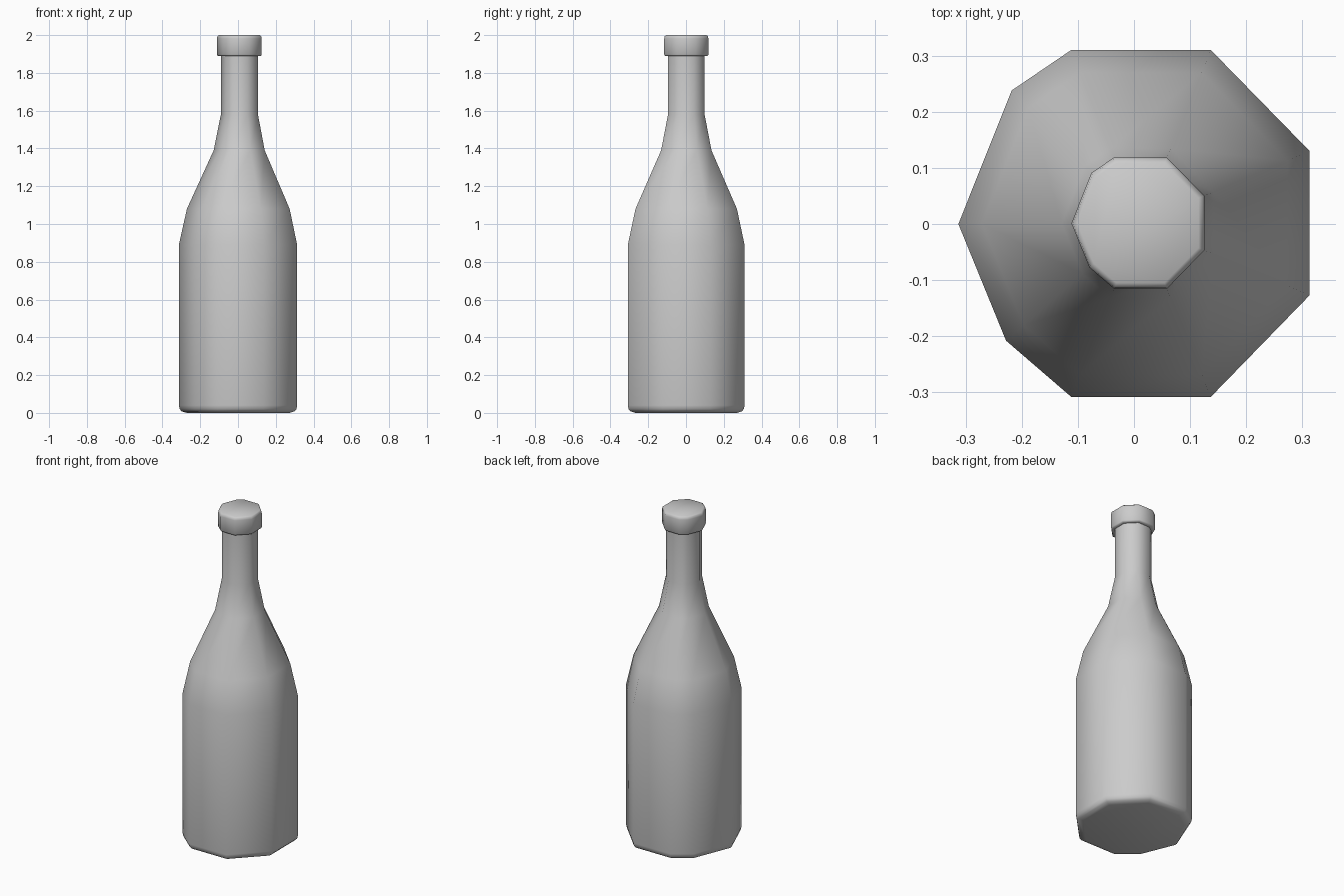
import bpy, bmesh, math

if "Cube" in bpy.data.objects:
    bpy.data.objects.remove(bpy.data.objects["Cube"])

# Uneven nine-sided cross-section of the body at full width
SECTION = [(-0.313, 0.0), (-0.228, -0.208), (-0.112, -0.308), (0.137, -0.308),
           (0.313, -0.127), (0.313, 0.13), (0.137, 0.31), (-0.112, 0.31),
           (-0.218, 0.238)]
AXIS = (0.011, 0.002)
FULL = 0.313

# (half width, height) from base to lip
PROFILE = [(0.272, 0.0), (0.298, 0.008), (0.309, 0.02), (0.313, 0.04),
           (0.313, 0.89), (0.272, 1.08), (0.135, 1.39), (0.098, 1.58),
           (0.098, 1.89), (0.114, 1.89), (0.1185, 1.897), (0.1185, 1.982),
           (0.116, 1.994), (0.108, 2.0)]


def loft(name, section, profile):
    """Stack scaled copies of the section and skin them into a closed solid."""
    bm = bmesh.new()
    rings = []
    for width, z in profile:
        s = width / FULL
        rings.append([bm.verts.new((AXIS[0] + (x - AXIS[0]) * s,
                                    AXIS[1] + (y - AXIS[1]) * s, z))
                      for x, y in section])
    n = len(section)
    for low, high in zip(rings, rings[1:]):
        for i in range(n):
            j = (i + 1) % n
            bm.faces.new((low[i], low[j], high[j], high[i]))
    bm.faces.new(rings[0][::-1])
    bm.faces.new(rings[-1])
    bmesh.ops.recalc_face_normals(bm, faces=bm.faces[:])
    mesh = bpy.data.meshes.new(name)
    bm.to_mesh(mesh)
    bm.free()
    obj = bpy.data.objects.new(name, mesh)
    bpy.context.collection.objects.link(obj)
    return obj


# Bottle: body, shoulder, neck and lip in one continuous surface
bottle = loft("bottle", SECTION, PROFILE)
bpy.context.view_layer.objects.active = bottle
bottle.select_set(True)
bpy.ops.object.shade_smooth_by_angle(angle=math.radians(60))
